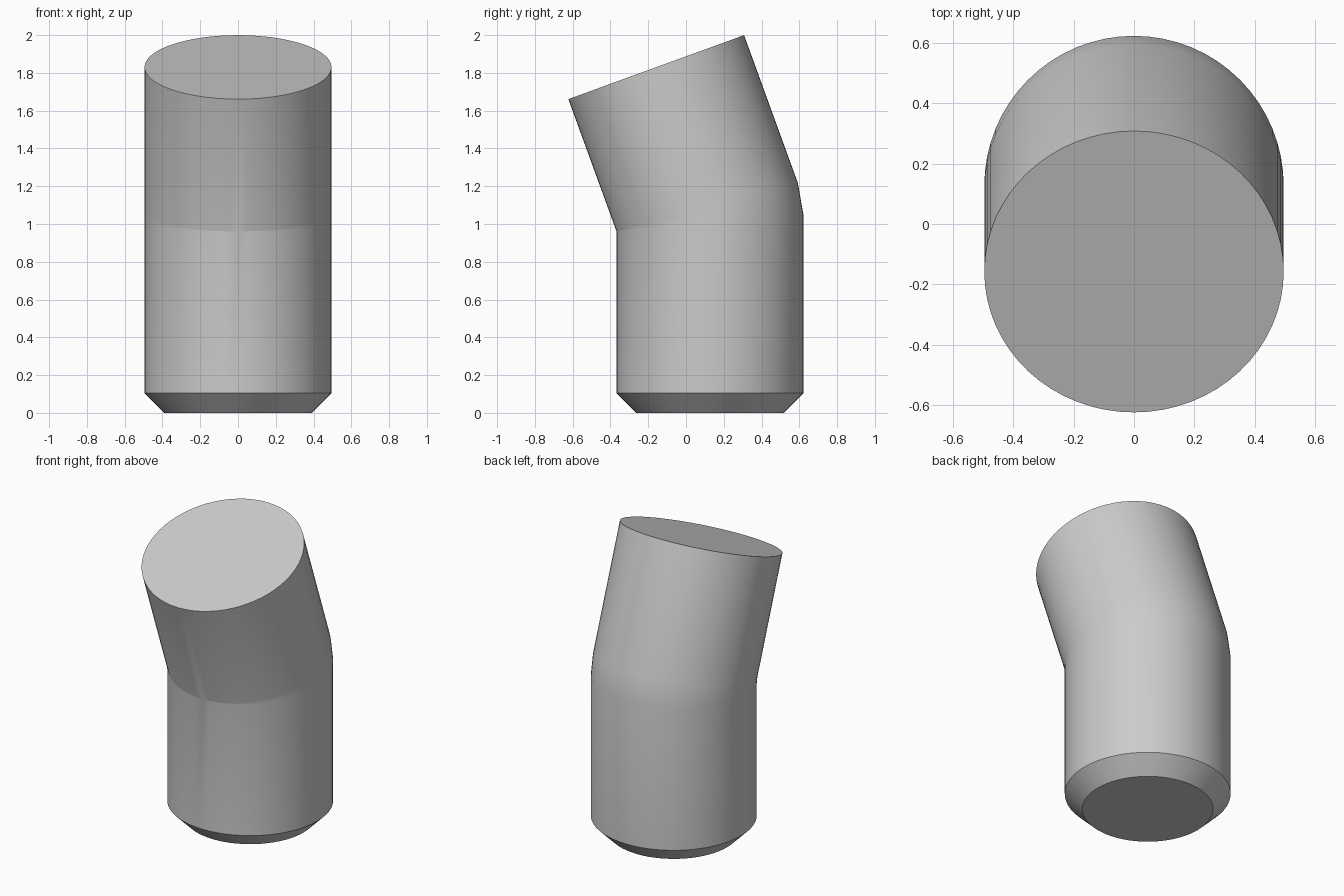
import bpy, bmesh
from math import sin, cos, tan, pi, radians

cube = bpy.data.objects.get("Cube")
if cube:
    bpy.data.objects.remove(cube, do_unlink=True)

SIDES = 64
R = 0.495                       # pipe radius
PIVOT_Y, PIVOT_Z = -0.368, 0.961  # inner corner of the bend
UPPER = 0.745                   # length of the tilted section on its inner side
TILT = radians(20)

grey = bpy.data.materials.new("plain grey")
grey.use_nodes = True
colour = (0.6, 0.6, 0.6, 1)
grey.diffuse_color = colour
grey.node_tree.nodes["Principled BSDF"].inputs["Base Color"].default_value = colour

bm = bmesh.new()


def ring(front_y, front_z, angle, rx, ry):
    """Elliptical ring tilted about x, given by its front point."""
    verts = []
    for i in range(SIDES):
        t = 2 * pi * i / SIDES
        d = ry * (1 + sin(t))
        verts.append(bm.verts.new((rx * cos(t), front_y + d * cos(angle), front_z + d * sin(angle))))
    return verts


# Bottom chamfer, straight section, two mitred bend joints, tilted end
chamfer = 0.105
miter = R / cos(TILT / 4)
rings = [
    ring(PIVOT_Y + chamfer, 0, 0, R - chamfer, R - chamfer),
    ring(PIVOT_Y, chamfer, 0, R, R),
    ring(PIVOT_Y, PIVOT_Z, TILT / 4, R, miter),
    ring(PIVOT_Y, PIVOT_Z, TILT * 3 / 4, R, miter),
    ring(PIVOT_Y - UPPER * sin(TILT), PIVOT_Z + UPPER * cos(TILT), TILT, R, R),
]
for low, high in zip(rings, rings[1:]):
    for i in range(SIDES):
        j = (i + 1) % SIDES
        bm.faces.new((low[i], low[j], high[j], high[i]))

# End caps
bm.faces.new(reversed(rings[0]))
bm.faces.new(rings[-1])
bmesh.ops.remove_doubles(bm, verts=bm.verts, dist=0.0001)
bmesh.ops.recalc_face_normals(bm, faces=bm.faces)

mesh = bpy.data.meshes.new("bent_pipe")
bm.to_mesh(mesh)
bm.free()
mesh.materials.append(grey)
pipe = bpy.data.objects.new("bent_pipe", mesh)
bpy.context.collection.objects.link(pipe)

# Smooth sides with sharp rims
bpy.ops.object.select_all(action='DESELECT')
pipe.select_set(True)
bpy.context.view_layer.objects.active = pipe
bpy.ops.object.shade_smooth_by_angle(angle=radians(30))
